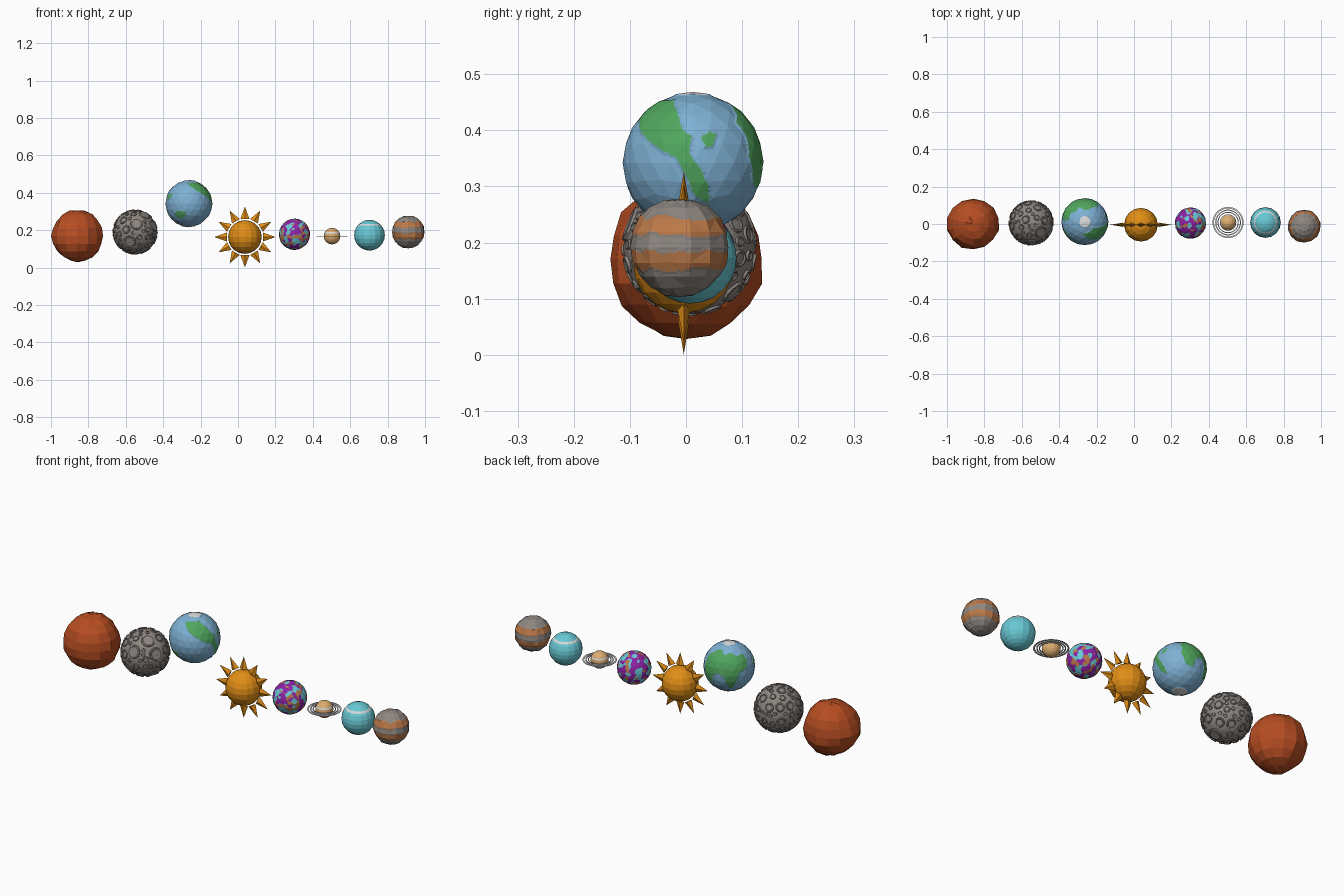
import bpy, bmesh, math, random
from mathutils import Vector, Matrix, noise

random.seed(4)
if "Cube" in bpy.data.objects:
    bpy.data.objects.remove(bpy.data.objects["Cube"])


def material(name, colour):
    m = bpy.data.materials.new(name)
    m.use_nodes = True
    m.diffuse_color = (*colour, 1)
    m.node_tree.nodes["Principled BSDF"].inputs["Base Color"].default_value = (*colour, 1)
    return m


RUST = material("rust red", (0.47, 0.075, 0.016))
GREY = material("rock grey", (0.27, 0.24, 0.22))
BLUE = material("ocean blue", (0.21, 0.44, 0.66))
GREEN = material("land green", (0.08, 0.38, 0.11))
WHITE = material("ice white", (0.72, 0.72, 0.72))
GOLD = material("sun gold", (0.75, 0.27, 0.008))
CYAN = material("pale cyan", (0.14, 0.58, 0.66))
PURPLE = material("purple", (0.27, 0.015, 0.38))
BROWN = material("band orange", (0.5, 0.19, 0.065))
TAN = material("tan", (0.73, 0.42, 0.16))


def finish(name, bm, mats, centre):
    bmesh.ops.recalc_face_normals(bm, faces=bm.faces[:])
    mesh = bpy.data.meshes.new(name)
    bm.to_mesh(mesh)
    bm.free()
    for m in mats:
        mesh.materials.append(m)
    obj = bpy.data.objects.new(name, mesh)
    obj.location = centre
    bpy.context.collection.objects.link(obj)
    return obj


def ball(radius, segments=0, rings=0, bump=0, cuts=0):
    """Faceted ball: icosphere without segments, else a latitude sphere."""
    bm = bmesh.new()
    if segments:
        bmesh.ops.create_uvsphere(bm, u_segments=segments, v_segments=rings, radius=radius)
    else:
        bmesh.ops.create_icosphere(bm, subdivisions=3, radius=radius)
    for v in bm.verts:
        v.co *= 1 + random.uniform(-bump, bump)
    if cuts:
        bmesh.ops.triangulate(bm, faces=bm.faces[:])
        bmesh.ops.subdivide_edges(bm, edges=bm.edges[:], cuts=cuts, use_grid_fill=True)
    return bm


def paint(bm, rule, lift=1.0, lifted=()):
    """Colour faces by direction, and raise the chosen colours a little."""
    raised = set()
    for f in bm.faces:
        f.material_index = rule(f.calc_center_median().normalized())
        if f.material_index in lifted:
            raised.update(f.verts)
    for v in raised:
        v.co *= lift


def bridge(bm, loops):
    for a, b in zip(loops, loops[1:]):
        for i in range(len(a)):
            j = (i + 1) % len(a)
            bm.faces.new((a[i], a[j], b[j], b[i]))


# Rough rust planet
finish("rust_planet", ball(0.139, 14, 10, 0.035), [RUST], (-0.86, 0, 0.17))

# Cratered moon
MOON_R = 0.118
bm = ball(MOON_R)
placed = []
for size in [0.032] * 5 + [0.022] * 18 + [0.015] * 30 + [0.009] * 45:
    for attempt in range(60):
        d = Vector([random.gauss(0, 1) for k in range(3)]).normalized()
        if all(d.angle(e) * MOON_R > (size + s) * 1.2 for e, s in placed):
            placed.append((d, size))
            break
for d, size in placed:
    turn = d.to_track_quat("Z", "Y")
    loops = []
    for spread, height in ((1.15, -0.003), (1, 0.003), (0.8, 0.003), (0.68, 0.0005)):
        loop = []
        for k in range(12):
            a = math.tau * k / 12
            p = Vector((math.cos(a) * size * spread, math.sin(a) * size * spread, MOON_R))
            loop.append(bm.verts.new(turn @ p.normalized() * (MOON_R + height)))
        loops.append(loop)
    bridge(bm, loops)
    bm.faces.new(loops[-1])
finish("cratered_moon", bm, [GREY], (-0.55, 0.006, 0.19))

# Ocean planet: land outlines as longitude and latitude in degrees
LANDS = [
    [(-100, 60), (-75, 40), (-56, 27), (-30, 12), (-15, 5), (-6, -10), (2, -28),
     (16, -36), (14, -20), (6, -4), (-3, 8), (-1, 22), (-9, 27), (-17, 44), (-35, 64)],
    [(75, 58), (50, 35), (56, 22), (54, 5), (64, -18), (80, -22), (88, 0), (100, 5),
     (112, 0), (120, -25), (132, -38), (142, -10), (150, 8), (165, 12), (178, 30),
     (170, 48), (150, 45), (130, 55), (110, 48), (95, 60)],
    [(7, 22), (15, 26), (22, 24), (17, 14), (11, 13)],
    [(-132, -24), (-118, -17), (-98, -20), (-100, -34), (-115, -39), (-128, -34)],
    [(-165, 12), (-152, 26), (-138, 24), (-146, 12)],
]


def inside(x, y, outline):
    hit = False
    for (ax, ay), (bx, by) in zip(outline, outline[1:] + outline[:1]):
        if (ay > y) != (by > y) and x < ax + (y - ay) * (bx - ax) / (by - ay):
            hit = not hit
    return hit


def ocean_rule(d):
    lon, lat = math.degrees(math.atan2(d.y, d.x)), math.degrees(math.asin(d.z))
    if lat > 76 or lat < -74:
        return 2
    return int(any(inside(lon, lat, o) for o in LANDS))


bm = ball(0.125, cuts=7)
paint(bm, ocean_rule, 1.012, (1, 2))
finish("ocean_planet", bm, [BLUE, GREEN, WHITE], (-0.263, 0.012, 0.342))

# Sun with twelve flat spikes
SUN = (0.037, -0.004, 0.1635)
finish("sun_core", ball(0.09, 16, 10), [GOLD], SUN)
bm = bmesh.new()
for k in range(12):
    place = (Matrix.Rotation(math.tau * k / 12, 4, "Y") @ Matrix.Translation((0, 0, 0.13))
             @ Matrix.Diagonal((0.024, 0.011, 1, 1)))
    bmesh.ops.create_cone(bm, cap_ends=True, segments=4, radius1=1, radius2=0,
                          depth=0.066, matrix=place)
finish("sun_rays", bm, [GOLD], SUN)


# Patchwork planet
def patch_rule(d):
    if noise.noise(d * 3.2 + Vector((7, 2, 5))) > 0.24:
        return 2
    return int(noise.noise(d * 2.9) > 0.0)


bm = ball(0.083, cuts=5)
paint(bm, patch_rule, 1.012, (1, 2))
finish("patchwork_planet", bm, [CYAN, PURPLE, BROWN], (0.302, 0.005, 0.178))


# Belted planets: cut the belt edges, then colour between them
def belted(name, radius, low, high, colour, centre):
    bm = ball(radius, 16, 12)
    for h in (low, high):
        bmesh.ops.bisect_plane(bm, geom=bm.verts[:] + bm.edges[:] + bm.faces[:],
                               plane_co=(0, 0, h * radius), plane_no=(0, 0, 1))
    for f in bm.faces:
        f.material_index = int(low < f.calc_center_median().z / radius < high)
    finish(name, bm, [colour, WHITE], centre)


RINGED = (0.503, 0.008, 0.168)
belted("ringed_planet", 0.044, 0.3, 0.48, TAN, RINGED)
belted("cyan_planet", 0.082, 0.62, 0.73, CYAN, (0.703, 0.008, 0.173))

# Thin rings
bm = bmesh.new()
for inner, outer in ((0.052, 0.057), (0.063, 0.069), (0.075, 0.083)):
    loops = []
    for r, z in ((inner, -1), (outer, -1), (outer, 1), (inner, 1)):
        loops.append([bm.verts.new((r * math.cos(math.tau * k / 40),
                                    r * math.sin(math.tau * k / 40), z * 0.0015))
                      for k in range(40)])
    bridge(bm, loops + loops[:1])
finish("planet_rings", bm, [WHITE], RINGED)


# Banded planet with wavy belts
def band_rule(d):
    h = d.z + 0.12 * noise.noise(Vector((d.x, d.y, d.z * 0.5)) * 2.5)
    return int(0.27 < h < 0.62 or -0.45 < h < -0.08)


bm = ball(0.088, 14, 10, 0.025, 5)
paint(bm, band_rule, 1.01, (1,))
finish("banded_planet", bm, [GREY, BROWN], (0.91, -0.011, 0.191))
